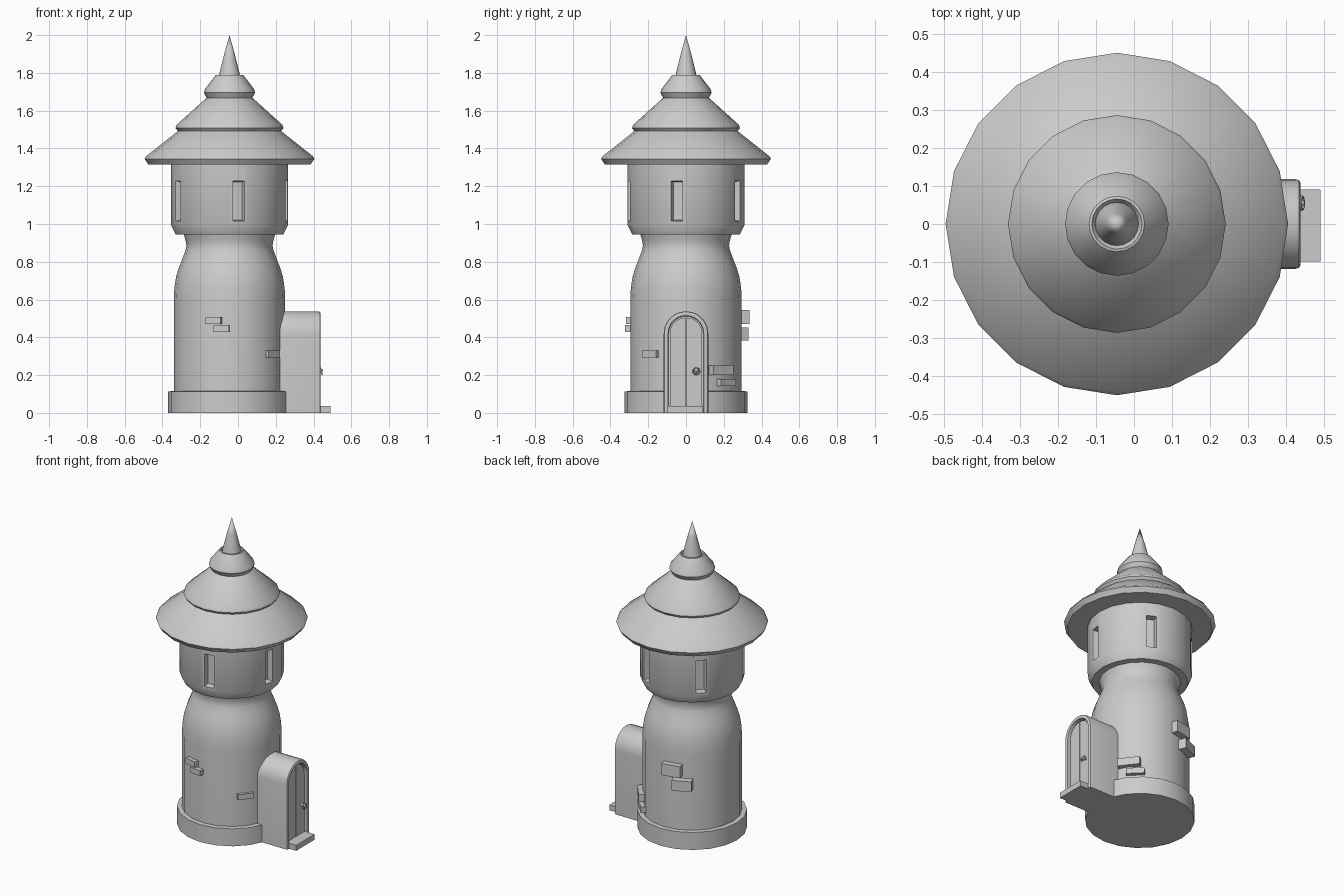
import bpy, bmesh, math
from mathutils import Matrix, Vector

if "Cube" in bpy.data.objects:
    bpy.data.objects.remove(bpy.data.objects["Cube"])

AX = -0.045   # tower axis
N = 20        # sides of every round part


def finish(name, bm, angle=35):
    bmesh.ops.remove_doubles(bm, verts=bm.verts, dist=1e-5)
    bmesh.ops.recalc_face_normals(bm, faces=bm.faces)
    me = bpy.data.meshes.new(name)
    bm.to_mesh(me)
    bm.free()
    ob = bpy.data.objects.new(name, me)
    bpy.context.collection.objects.link(ob)
    bpy.ops.object.select_all(action='DESELECT')
    ob.select_set(True)
    bpy.context.view_layer.objects.active = ob
    if angle:
        bpy.ops.object.shade_smooth_by_angle(angle=math.radians(angle))
    return ob


def loft(name, rings, angle=35):
    """Skin closed rings of points and cap both ends."""
    bm = bmesh.new()
    rows = [[bm.verts.new(p) for p in r] for r in rings]
    n = len(rows[0])
    for a, b in zip(rows, rows[1:]):
        for i in range(n):
            j = (i + 1) % n
            bm.faces.new((a[i], a[j], b[j], b[i]))
    bm.faces.new(rows[0])
    bm.faces.new(rows[-1])
    return finish(name, bm, angle)


def lathe(name, profile, angle=35):
    return loft(name, [[(AX + r * math.cos(i * math.tau / N), r * math.sin(i * math.tau / N), z)
                        for i in range(N)] for r, z in profile], angle)


def box(name, size, mat, taper=1.0, angle=0):
    bm = bmesh.new()
    bmesh.ops.create_cube(bm, size=1)
    for v in bm.verts:
        v.co = Vector((v.co.x * size[0], v.co.y * size[1], v.co.z * size[2]))
        if v.co.x < 0:
            v.co.y *= taper
            v.co.z *= 1 - (1 - taper) * size[1] / size[2]
    bm.transform(mat)
    return finish(name, bm, angle)


def around(deg, r, z):
    return (Matrix.Translation((AX, 0, z)) @ Matrix.Rotation(math.radians(deg), 4, 'Z')
            @ Matrix.Translation((r, 0, 0)))


# Tower body
lathe("base_ring", [(.325, 0), (.325, .114), (.28, .116)])
lathe("tower_body", [(.295, .05), (.295, .60), (.292, .66), (.283, .72), (.268, .77), (.248, .82),
                     (.233, .86), (.228, .885), (.233, .915), (.245, .955)])
drum = lathe("upper_room", [(.22, .945), (.285, .945), (.31, .995), (.31, 1.33)], 28)

# Roof tiers and spire
lathe("roof_lower", [(.28, 1.315), (.43, 1.315), (.45, 1.345), (.44, 1.36), (.27, 1.495), (.2, 1.53)])
lathe("roof_middle", [(.2, 1.49), (.272, 1.49), (.286, 1.508), (.28, 1.525), (.125, 1.665), (.09, 1.69)])
lathe("roof_upper", [(.08, 1.663), (.118, 1.663), (.136, 1.695), (.13, 1.715), (.073, 1.788),
                     (.066, 1.79), (.056, 1.775)])
lathe("spire", [(.058, 1.77), (.053, 1.80), (.028, 1.90), (.0, 2.0)], 50)

# Five recessed windows on alternate drum panels
for k in range(5):
    cut = box("window_cutter", (.07, .074, .225), around(-81 + 72 * k, .306, 1.122), .66)
    cut.hide_render = True
    cut.hide_viewport = True
    m = drum.modifiers.new("window", 'BOOLEAN')
    m.object = cut
    m.solver = 'EXACT'

# Raised stones: angle, z centre, width, height, outer radius
for deg, z, w, h, r in [(-106, .489, .085, .037, .317), (-98, .447, .083, .035, .32),
                        (-39.5, .312, .095, .035, .308),
                        (38, .226, .135, .05, .322), (45, .161, .11, .037, .318),
                        (102, .507, .12, .075, .33), (114, .418, .12, .067, .335)]:
    box("wall_stone", (.07, w, h), around(deg, r - .035, z))


# Arched porch with rounded front rim and recessed back
def arch(x, r, zc=.42, z0=0.0, a0=0, a1=180, y0=0):
    pts = [(x, r * math.cos(math.radians(a0 + (a1 - a0) * i / 12)) + y0,
            zc + r * math.sin(math.radians(a0 + (a1 - a0) * i / 12))) for i in range(13)]
    ends = [(x, pts[-1][1], z0), (x, pts[0][1], z0)]
    return pts + ends


loft("porch", [arch(x, r) for x, r in [(.2, .118), (.425, .118), (.434, .115), (.438, .107),
                                       (.438, .1), (.434, .094), (.405, .092)]])

# Two door leaves with a gap between them
loft("door_leaf_right", [arch(x, .084, .42, .02, 0, 90, .002) for x in (.395, .419)])
loft("door_leaf_left", [arch(x, .084, .42, .02, 90, 180, -.002) for x in (.395, .419)])

# Door step
box("door_step", (.09, .19, .036), Matrix.Translation((.445, -.004, .018)))

# Door knob and its ring
bm = bmesh.new()
bmesh.ops.create_uvsphere(bm, u_segments=12, v_segments=8, radius=.011)
bm.transform(Matrix.Translation((.432, .055, .225)) @ Matrix.Diagonal((1.6, 1, 1, 1)))
finish("door_knob", bm, 60)
bpy.ops.mesh.primitive_torus_add(major_radius=.017, minor_radius=.004, major_segments=16,
                                 minor_segments=6, location=(.441, .055, .22),
                                 rotation=(0, math.radians(75), 0))
bpy.context.object.name = "door_ring"
bpy.ops.object.shade_smooth_by_angle(angle=math.radians(60))
